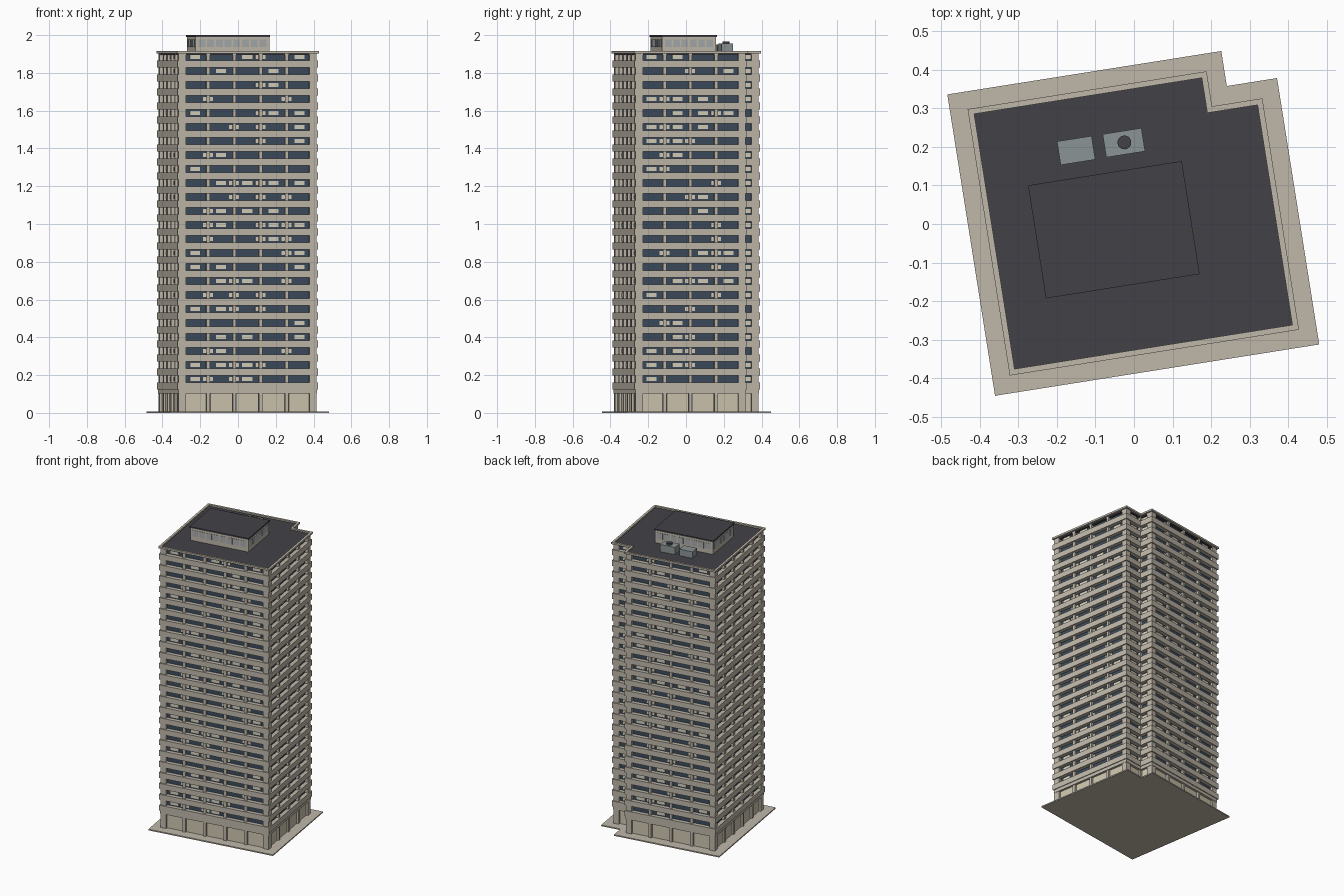
import bpy, bmesh, math, random

if "Cube" in bpy.data.objects:
    bpy.data.objects.remove(bpy.data.objects["Cube"])

random.seed(4)
ROT = math.radians(9)
# Outer footprint, counter-clockwise, before the tower is turned on its plot
PLAN = [(-.38, -.338), (.38, -.338), (.38, .27), (.248, .27), (.248, .362), (-.38, .362)]
FLOORS, PITCH, Z0 = 24, .0741, .18
INSET = .029


def mat(name, r, g, b):
    m = bpy.data.materials.new(name)
    m.diffuse_color = [(c / 255) ** 2.2 for c in (r, g, b)] + [1]
    m.use_nodes = True
    m.node_tree.nodes["Principled BSDF"].inputs["Base Color"].default_value = m.diffuse_color
    return m


CONCRETE = mat("concrete", 190, 182, 168)
GLASS = mat("dark_glass", 62, 76, 92)
BLIND = mat("pale_blind", 212, 205, 184)
SHOP = mat("ground_panel", 205, 196, 174)
ROOF = mat("roof_felt", 68, 67, 72)
METAL = mat("metal", 138, 146, 148)
PALE = mat("plant_window", 165, 168, 170)


def offset(d):
    """Footprint pushed outwards by d (all corners are square)."""
    out, n = [], len(PLAN)
    for i, p in enumerate(PLAN):
        a, b = PLAN[i - 1], PLAN[(i + 1) % n]
        s = lambda v: (v > 1e-6) - (v < -1e-6)
        n1 = (s(p[1] - a[1]), -s(p[0] - a[0]))
        n2 = (s(b[1] - p[1]), -s(b[0] - p[0]))
        out.append((p[0] + d * (n1[0] + n2[0]), p[1] + d * (n1[1] + n2[1])))
    return out


def finish(bm, name, material):
    bmesh.ops.recalc_face_normals(bm, faces=bm.faces)
    me = bpy.data.meshes.new(name)
    bm.to_mesh(me)
    bm.free()
    me.materials.append(material)
    ob = bpy.data.objects.new(name, me)
    ob.rotation_euler.z = ROT
    bpy.context.collection.objects.link(ob)
    return ob


def prism(name, d, z0, z1, material):
    bm = bmesh.new()
    lo, hi = [[bm.verts.new((x, y, z)) for x, y in offset(d)] for z in (z0, z1)]
    bm.faces.new(lo)
    bm.faces.new(hi)
    for i in range(len(lo)):
        bm.faces.new((lo[i - 1], lo[i], hi[i], hi[i - 1]))
    finish(bm, name, material)


def rings(name, d_out, d_in, spans, material):
    bm = bmesh.new()
    for z0, z1 in spans:
        loops = [[bm.verts.new((x, y, z)) for x, y in offset(d)]
                 for d, z in ((d_out, z0), (d_out, z1), (d_in, z1), (d_in, z0))]
        for j in range(4):
            a, b = loops[j - 1], loops[j]
            for i in range(len(a)):
                bm.faces.new((a[i - 1], a[i], b[i], b[i - 1]))
    finish(bm, name, material)


def box(bm, x0, x1, y0, y1, z0, z1):
    vs = bmesh.ops.create_cube(bm, size=1)["verts"]
    for v in vs:
        v.co = (x1 if v.co.x > 0 else x0, y1 if v.co.y > 0 else y0, z1 if v.co.z > 0 else z0)


def wall_box(bm, edge, t, width, depth, z0, z1):
    """Box centred at distance t along a wall, standing out by depth."""
    (x, y), u, _ = edge
    cx, cy = x + u[0] * t, y + u[1] * t
    hx = abs(u[0]) * width / 2 + abs(u[1]) * depth
    hy = abs(u[1]) * width / 2 + abs(u[0]) * depth
    box(bm, cx - hx, cx + hx, cy - hy, cy + hy, z0, z1)


# Walls of the glass core: start, direction, length
core = offset(-INSET)
EDGES = []
for i, a in enumerate(core):
    b = core[(i + 1) % len(core)]
    L = math.dist(a, b)
    EDGES.append((a, ((b[0] - a[0]) / L, (b[1] - a[1]) / L), L))

# Plaza, core, roof and horizontal bands
prism("plaza_slab", .046, 0, .008, CONCRETE)
prism("glass_core", -INSET, .001, 1.9, GLASS)
prism("roof_deck", -.014, 1.895, 1.906, ROOF)
rings("roof_parapet", 0, -.015, [(1.903, 1.915)], CONCRETE)
rings("base_lintel", -.008, -.032, [(.103, .1245)], CONCRETE)
half = PITCH / 2
rings("spandrel_bands", -.003, -.032,
      [(max(.1245, Z0 + i * PITCH - half - .019), Z0 + i * PITCH - half + .018)
       for i in range(FLOORS)], CONCRETE)

# Vertical piers, ground panels and drawn blinds along every wall
piers, shop, blinds = bmesh.new(), bmesh.new(), bmesh.new()
for e in EDGES:
    L = e[2]
    n = max(1, round(L / .14))
    bay = L / n
    wall_box(piers, e, 0, .038, .019, .008, 1.904)
    for k in range(1, n):
        wall_box(piers, e, k * bay, .018, .017, .008, 1.904)
    for k in range(n):
        wall_box(shop, e, (k + .5) * bay, bay - .024, .006, .008, .103)
    for f in range(FLOORS):
        z = Z0 + f * PITCH
        for k in range(1, 2 * n):
            if random.random() < (.85 if n == 1 else .32):
                wall_box(blinds, e, k * bay / 2, .054, .004, z - .011, z + .011)
finish(piers, "piers", CONCRETE)
finish(shop, "ground_floor_panels", SHOP)
finish(blinds, "window_blinds", BLIND)

# Rooftop plant room with window strip and dark cap
X0, X1, Y0, Y1 = -.256, .148, -.155, .142
bm = bmesh.new()
box(bm, X0 + .004, X1 - .004, Y0 + .004, Y1 - .004, 1.9, 1.992)
finish(bm, "plant_room", CONCRETE)
bm = bmesh.new()
box(bm, X0, X1, Y0, Y1, 1.991, 2.0)
finish(bm, "plant_room_cap", ROOF)
bm = bmesh.new()
for lo, hi, n, along_x in ((X0, X1, 8, True), (Y0, Y1, 6, False)):
    step = (hi - lo - .03) / n
    for k in range(n):
        a = lo + .015 + k * step + .005
        b = a + step - .01
        if along_x:
            box(bm, a, b, Y0 + .002, Y1 - .002, 1.936, 1.977)
        else:
            box(bm, X0 + .002, X1 - .002, a, b, 1.936, 1.977)
finish(bm, "plant_room_windows", PALE)

# Cooling units and fan
bm = bmesh.new()
box(bm, -.164, -.073, .181, .243, 1.904, 1.95)
box(bm, -.044, .058, .182, .243, 1.904, 1.955)
finish(bm, "cooling_units", METAL)
bm = bmesh.new()
r = bmesh.ops.create_cone(bm, cap_ends=True, segments=16, radius1=.018, radius2=.018, depth=.014)
bmesh.ops.translate(bm, verts=r["verts"], vec=(.0085, .213, 1.959))
finish(bm, "cooling_fan", ROOF)
